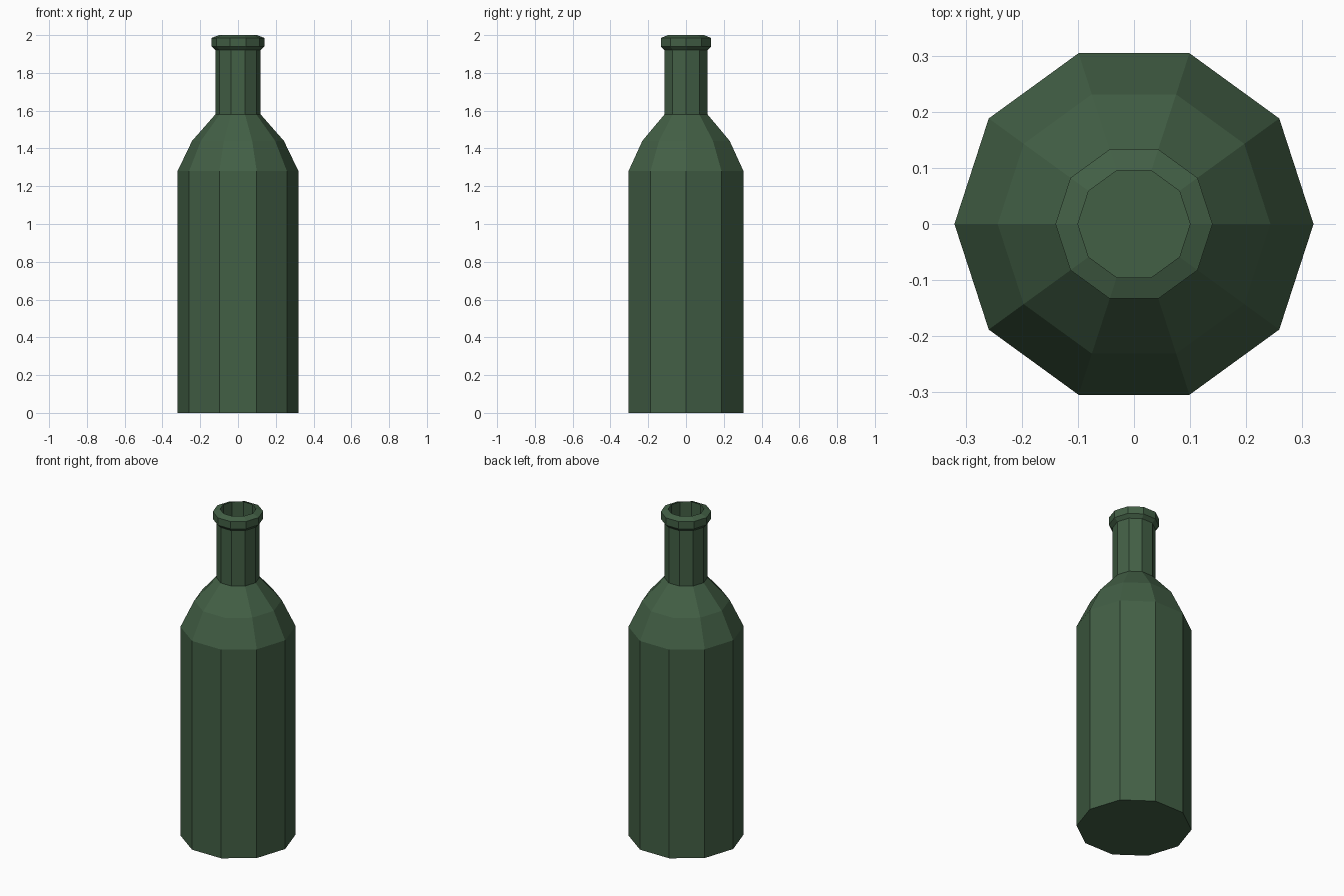
import bpy, bmesh
from math import cos, sin, pi

if "Cube" in bpy.data.objects:
    bpy.data.objects.remove(bpy.data.objects["Cube"])

SIDES = 10

# Green glass
glass = bpy.data.materials.new("green_glass")
glass.diffuse_color = (0.055, 0.115, 0.06, 1)
glass.use_nodes = True
glass.node_tree.nodes["Principled BSDF"].inputs["Base Color"].default_value = glass.diffuse_color

# Bottle profile (radius, height): base, shoulder, neck, lip, inside of the mouth
profile = [(0.32, 0), (0.32, 1.28), (0.243, 1.44), (0.12, 1.58), (0.12, 1.92),
           (0.14, 1.94), (0.14, 1.985), (0.10, 2.0), (0.10, 1.60)]


def lathe(name, profile, sides):
    bm = bmesh.new()
    rings = [[bm.verts.new((r * cos(2 * pi * i / sides), r * sin(2 * pi * i / sides), z))
              for i in range(sides)] for r, z in profile]
    for a, b in zip(rings, rings[1:]):
        for i in range(sides):
            j = (i + 1) % sides
            bm.faces.new((a[i], a[j], b[j], b[i]))
    # Flat base and floor of the mouth
    bm.faces.new(rings[0][::-1])
    bm.faces.new(rings[-1])
    bmesh.ops.recalc_face_normals(bm, faces=bm.faces)
    mesh = bpy.data.meshes.new(name)
    bm.to_mesh(mesh)
    bm.free()
    obj = bpy.data.objects.new(name, mesh)
    bpy.context.collection.objects.link(obj)
    return obj


bottle = lathe("bottle", profile, SIDES)
bottle.data.materials.append(glass)
